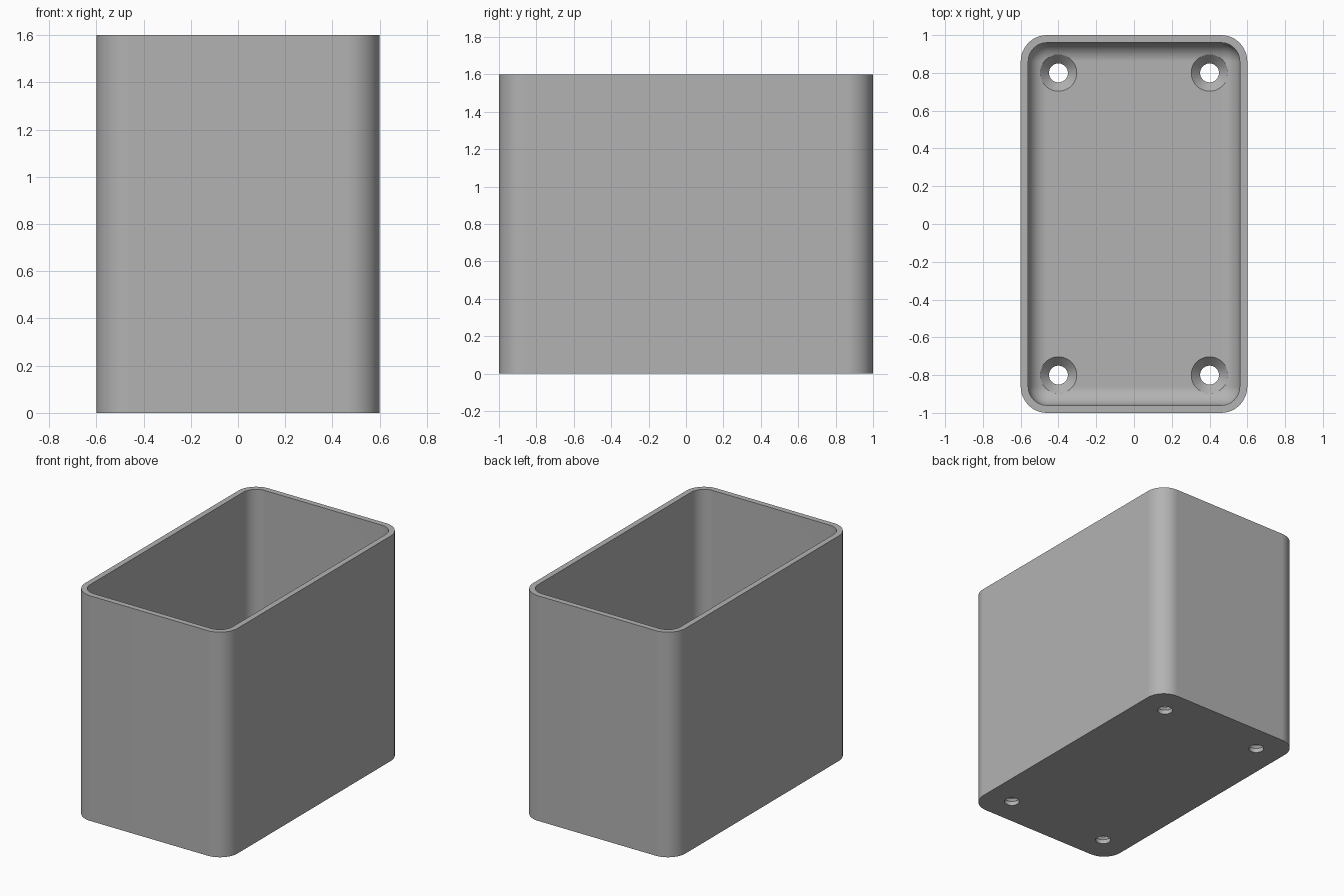
import bpy, bmesh
from math import sin, cos, pi, radians

if "Cube" in bpy.data.objects:
    bpy.data.objects.remove(bpy.data.objects["Cube"])

HALF_X, HALF_Y, HEIGHT = 0.6, 1.0, 1.6
CORNER, WALL, FLOOR, FILLET = 0.14, 0.04, 0.08, 0.1
STEPS = 12

grey = bpy.data.materials.new("plain_grey")
grey.use_nodes = True
colour = (0.45, 0.45, 0.45, 1)
grey.diffuse_color = colour
grey.node_tree.nodes["Principled BSDF"].inputs["Base Color"].default_value = colour


def rounded_loop(inset, z):
    """Points of a rounded rectangle, inset from the outer wall."""
    r = max(CORNER - inset, 0)
    points = []
    for quarter, (sx, sy) in enumerate([(1, 1), (-1, 1), (-1, -1), (1, -1)]):
        for i in range(STEPS + 1):
            a = (quarter + i / STEPS) * pi / 2
            points.append((sx * (HALF_X - inset - r) + r * cos(a),
                           sy * (HALF_Y - inset - r) + r * sin(a), z))
    return points


def circle_loop(x, y, r, z, count=48):
    return [(x + r * cos(2 * pi * i / count), y + r * sin(2 * pi * i / count), z)
            for i in range(count)]


def loft(name, loops):
    """Closed solid skinned through a stack of loops."""
    bm = bmesh.new()
    rings = [[bm.verts.new(p) for p in loop] for loop in loops]
    for a, b in zip(rings, rings[1:]):
        for i in range(len(a)):
            j = (i + 1) % len(a)
            bm.faces.new((a[i], a[j], b[j], b[i]))
    bm.faces.new(rings[0][::-1])
    bm.faces.new(rings[-1])
    bmesh.ops.remove_doubles(bm, verts=bm.verts, dist=1e-5)
    bmesh.ops.recalc_face_normals(bm, faces=bm.faces)
    mesh = bpy.data.meshes.new(name)
    bm.to_mesh(mesh)
    bm.free()
    mesh.materials.append(grey)
    obj = bpy.data.objects.new(name, mesh)
    bpy.context.collection.objects.link(obj)
    return obj


# Open box: outer wall, rim, inner wall, then filleted floor
loops = [rounded_loop(0, 0), rounded_loop(0, HEIGHT), rounded_loop(WALL, HEIGHT)]
for i in range(STEPS + 1):
    a = i / STEPS * pi / 2
    loops.append(rounded_loop(WALL + FILLET * (1 - cos(a)),
                              FLOOR + FILLET * (1 - sin(a))))
box = loft("open_box", loops)
bpy.context.view_layer.objects.active = box
box.select_set(True)

# Four countersunk screw holes through the floor
for x in (-0.4, 0.4):
    for y in (-0.8, 0.8):
        profile = [(0.05, -0.1), (0.05, 0.03), (0.097, FLOOR), (0.097, 0.3)]
        cutter = loft("screw_hole_cutter", [circle_loop(x, y, r, z) for r, z in profile])
        cutter.hide_render = True
        cut = box.modifiers.new("screw_hole", "BOOLEAN")
        cut.operation, cut.solver, cut.object = "DIFFERENCE", "EXACT", cutter
        bpy.ops.object.modifier_apply(modifier=cut.name)
        bpy.data.objects.remove(cutter)

# Smooth corners and fillets, flat walls
bpy.ops.object.shade_smooth_by_angle(angle=radians(30))
flatten = box.modifiers.new("flat_walls", "WEIGHTED_NORMAL")
flatten.keep_sharp = True
